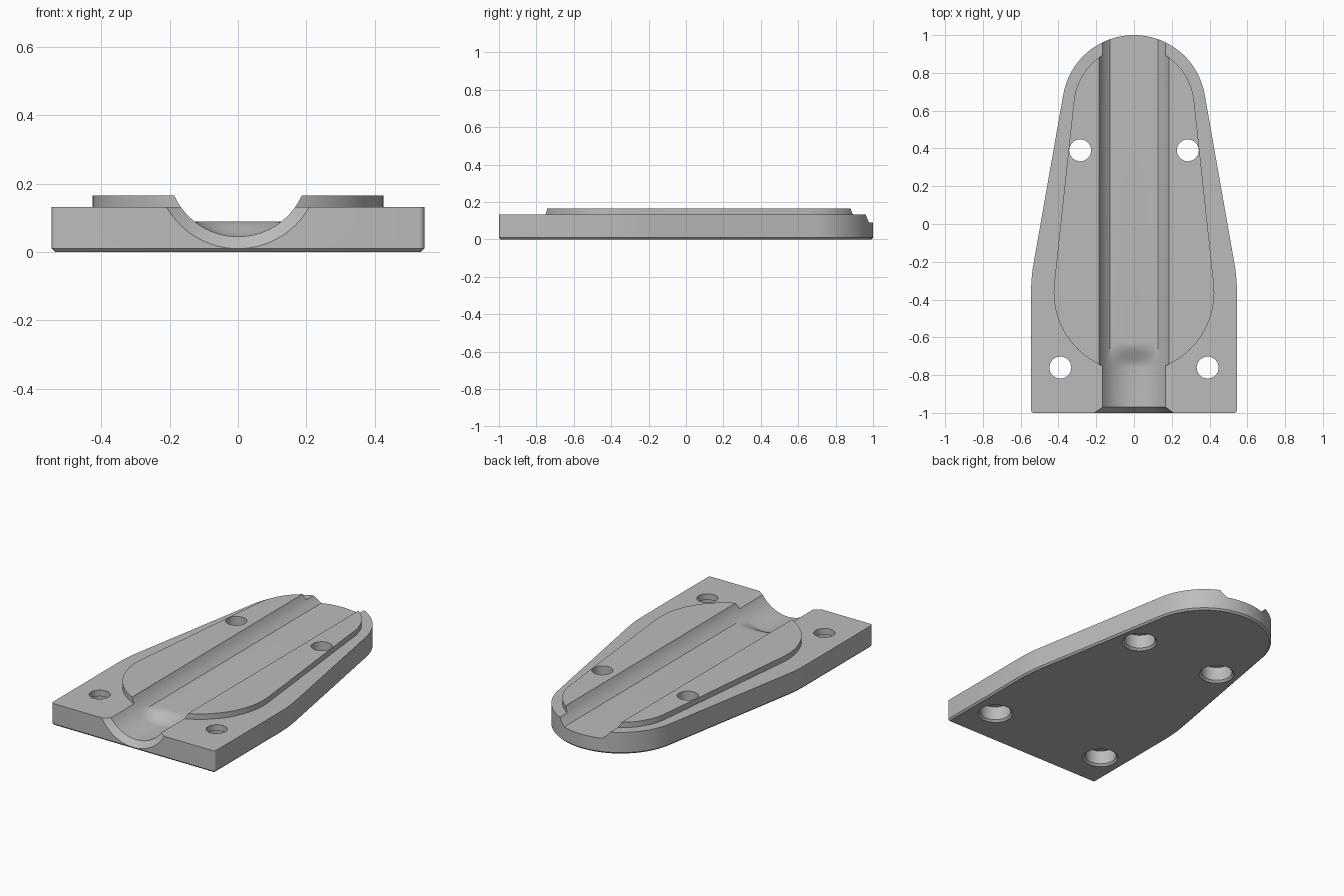
import bpy, bmesh
from math import sin, cos, acos, asin, radians, degrees

cube = bpy.data.objects.get("Cube")
if cube:
    bpy.data.objects.remove(cube, do_unlink=True)

grey = bpy.data.materials.new("light grey")
grey.use_nodes = True
colour = (0.5, 0.5, 0.5, 1)
grey.diffuse_color = colour
grey.node_tree.nodes["Principled BSDF"].inputs["Base Color"].default_value = colour


def loft(name, rings):
    """Closed solid through rings of equal length, capped at both ends."""
    bm = bmesh.new()
    loops = [[bm.verts.new(p) for p in ring] for ring in rings]
    for a, b in zip(loops, loops[1:]):
        for i in range(len(a)):
            j = (i + 1) % len(a)
            bm.faces.new((a[i], a[j], b[j], b[i]))
    bm.faces.new(loops[0])
    bm.faces.new(loops[-1])
    bmesh.ops.recalc_face_normals(bm, faces=bm.faces)
    mesh = bpy.data.meshes.new(name)
    bm.to_mesh(mesh)
    bm.free()
    mesh.materials.append(grey)
    obj = bpy.data.objects.new(name, mesh)
    bpy.context.collection.objects.link(obj)
    return obj


def arc(cx, cy, r, start, end, n):
    angles = [radians(start + (end - start) * i / n) for i in range(n + 1)]
    return [(cx + r * cos(a), cy + r * sin(a)) for a in angles]


def mirrored(half):
    """Right-hand half outline plus its mirror image."""
    return half + [(-x, y) for x, y in reversed(half) if abs(x) > 1e-5]


def at_height(points, z):
    return [(x, y, z) for x, y in points]


def combine(target, tool, operation):
    mod = target.modifiers.new(operation, 'BOOLEAN')
    mod.operation = operation
    mod.solver = 'EXACT'
    mod.object = tool
    bpy.context.view_layer.objects.active = target
    bpy.ops.object.modifier_apply(modifier=mod.name)
    bpy.data.objects.remove(tool, do_unlink=True)


# Tapered base with rounded back and chamfered underside
def base_outline(inset):
    corner = arc(0.53, -0.985, 0.015 - inset, -90, 0, 4)
    shoulder = arc(-0.355, -0.363, 0.9 - inset, 0, 10, 5)
    back = arc(0, 0.62, 0.38 - inset, 10, 90, 24)
    return mirrored(corner + shoulder + back)


plate = loft("mounting_plate", [at_height(base_outline(0.01), 0),
                                at_height(base_outline(0), 0.01),
                                at_height(base_outline(0), 0.132)])

# Raised pad: two arcs joined by tangent sides
slant = degrees(asin(0.105 / 0.98))
pad_outline = mirrored(arc(0, -0.36, 0.425, -90, slant, 28)
                       + arc(0, 0.62, 0.32, slant, 90, 24))
pad = loft("raised_pad", [at_height(pad_outline, 0.07), at_height(pad_outline, 0.165)])
combine(plate, pad, 'UNION')

# Lengthwise channel: round groove in front, scooping up to a flat floor
AXIS, RADIUS, FLOOR = 0.25, 0.205, 0.09
edge = degrees(acos((AXIS - FLOOR) / RADIUS))
sweep = ([-90 + (90 - edge) * i / 10 for i in range(10)]
         + [-edge + 2 * edge * i / 20 for i in range(20)]
         + [edge + (90 - edge) * i / 10 for i in range(11)])


def channel_ring(y, radius, depth):
    ring = []
    for a in sweep:
        x, z = radius * sin(radians(a)), AXIS - radius * cos(radians(a))
        if z < FLOOR:
            z = FLOOR - (FLOOR - z) * depth
        ring.append((x, y, z))
    return ring


stations = [(-1.05, 0.24, 1), (-1, 0.24, 1), (-0.97, RADIUS, 1)]
for i in range(13):
    t = i / 12
    stations.append((-0.76 + 0.13 * t, RADIUS, 1 - t * t * (3 - 2 * t)))
stations.append((1.1, RADIUS, 0))
combine(plate, loft("channel_cutter", [channel_ring(*s) for s in stations]), 'DIFFERENCE')

# Screw holes, counterbored and chamfered from below
for px, py in ((0.285, 0.39), (0.39, -0.76)):
    for side in (1, -1):
        profile = [(0.11, -0.01), (0.1, 0), (0.088, 0.012),
                   (0.088, 0.095), (0.058, 0.095), (0.058, 0.25)]
        rings = [at_height(arc(side * px, py, r, 0, 350, 35), z) for r, z in profile]
        combine(plate, loft("hole_cutter", rings), 'DIFFERENCE')

plate.data.materials.clear()
plate.data.materials.append(grey)
for face in plate.data.polygons:
    face.material_index = 0

bpy.ops.object.select_all(action='DESELECT')
plate.select_set(True)
bpy.context.view_layer.objects.active = plate
bpy.ops.object.shade_smooth_by_angle(angle=radians(25))
